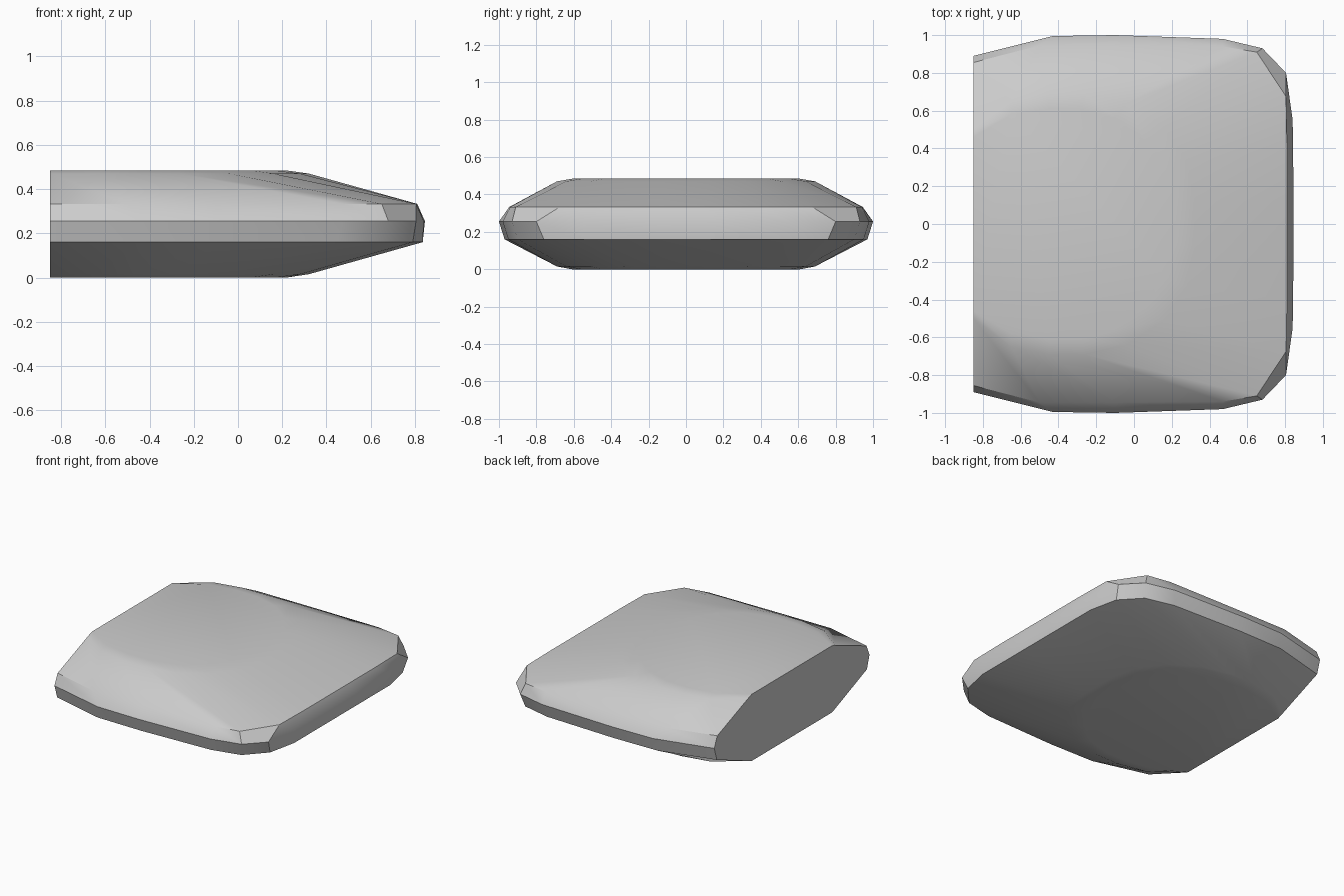
import bpy, bmesh, math

cube = bpy.data.objects.get("Cube")
if cube:
    bpy.data.objects.remove(cube, do_unlink=True)

# One flat grey for the whole cushion
grey = bpy.data.materials.new("soft grey")
grey.use_nodes = True
colour = (0.6, 0.6, 0.6, 1)
grey.diffuse_color = colour
grey.node_tree.nodes["Principled BSDF"].inputs["Base Color"].default_value = colour

# Half outlines from the cut end round to the centre of the rounded end
FLAT = [(-.85, .46), (-.65, .58), (-.45, .61), (-.28, .61), (-.1, .56),
        (.06, .44), (.17, .28), (.22, .1)]
SHOULDER = [(-.85, .5), (-.65, .65), (-.45, .69), (-.26, .69), (-.04, .64),
            (.16, .51), (.28, .33), (.32, .12)]
RIM = [(-.85, .855), (-.5, .945), (-.1, .945), (.47, .94), (.65, .91),
       (.805, .675), (.81, .4), (.81, .12)]
BELT = [(-.85, .89), (-.43, .995), (-.1, 1), (.47, .98), (.68, .93),
        (.805, .8), (.84, .55), (.845, .15)]
UNDER_RIM = [(-.85, .86), (-.45, .965), (-.1, .97), (.45, .95), (.66, .9),
             (.79, .76), (.835, .55), (.835, .13)]

# Layers from bottom to top: outline and height
LAYERS = [(FLAT, 0), (SHOULDER, .015), (UNDER_RIM, .16), (BELT, .255),
          (RIM, .333), (SHOULDER, .47), (FLAT, .484)]


def mirrored(half):
    return half + [(x, -y) for x, y in reversed(half)]


# Cushion body: loft the layers, then close the top, bottom and cut end
bm = bmesh.new()
rings = [[bm.verts.new((x, y, z)) for x, y in mirrored(half)] for half, z in LAYERS]
for low, high in zip(rings, rings[1:]):
    for i in range(len(low) - 1):
        bm.faces.new((low[i], low[i + 1], high[i + 1], high[i]))
bm.faces.new(rings[0])
bm.faces.new(rings[-1])
bm.faces.new([r[0] for r in rings] + [r[-1] for r in reversed(rings)])
bmesh.ops.recalc_face_normals(bm, faces=bm.faces)

mesh = bpy.data.meshes.new("cushion")
bm.to_mesh(mesh)
bm.free()
mesh.materials.append(grey)
cushion = bpy.data.objects.new("cushion", mesh)
bpy.context.collection.objects.link(cushion)

# Smooth shading with sharp rims
bpy.ops.object.select_all(action='DESELECT')
cushion.select_set(True)
bpy.context.view_layer.objects.active = cushion
bpy.ops.object.shade_smooth_by_angle(angle=math.radians(32))
